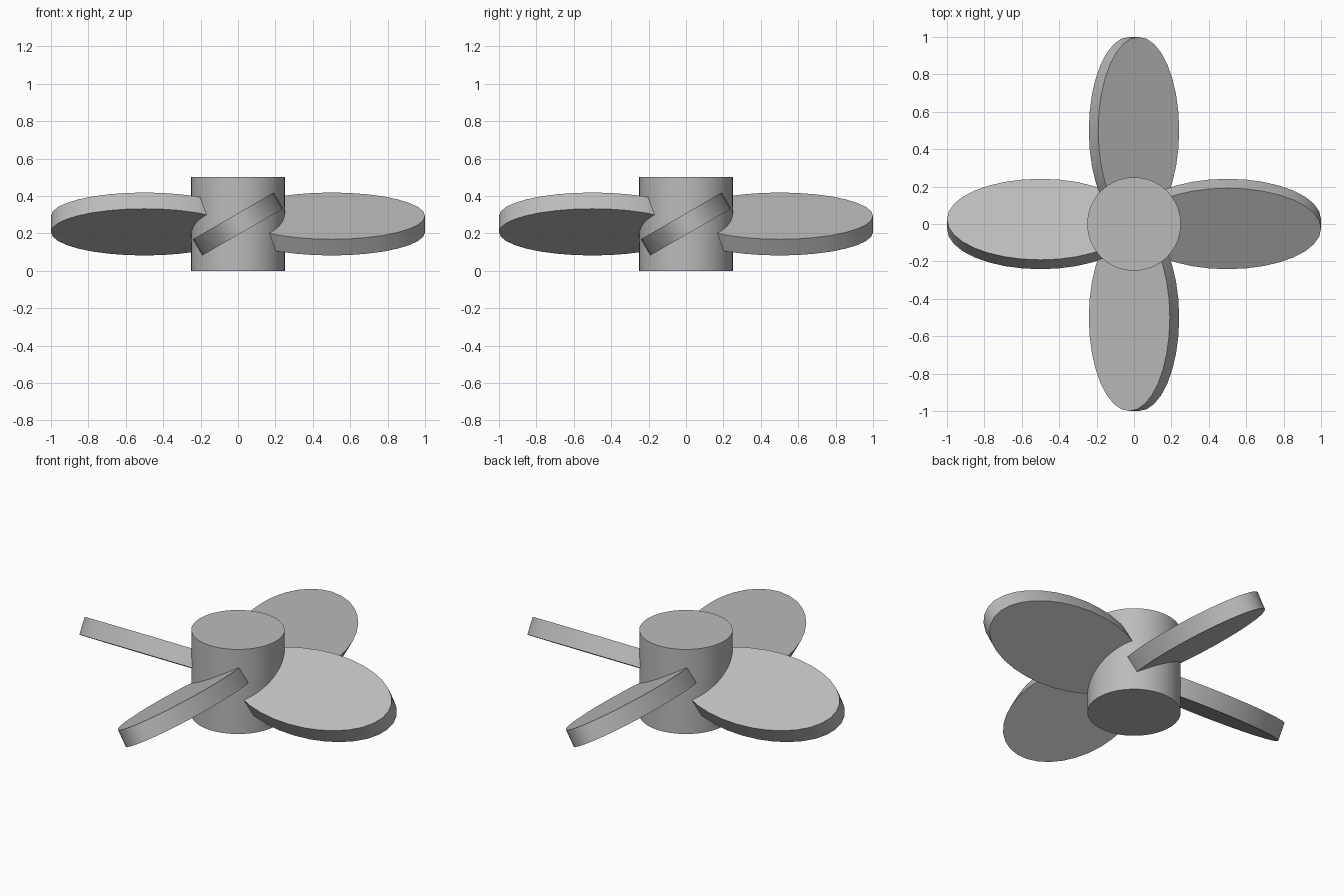
import bpy
from math import radians, pi
from mathutils import Matrix

if "Cube" in bpy.data.objects:
    bpy.data.objects.remove(bpy.data.objects["Cube"])

BLADES = 4
PITCH = radians(30)

grey = bpy.data.materials.new("plain grey")
grey.diffuse_color = (0.5, 0.5, 0.5, 1)
grey.use_nodes = True
grey.node_tree.nodes["Principled BSDF"].inputs["Base Color"].default_value = grey.diffuse_color


def disc(name, sides, radius, depth, matrix):
    """Smooth-sided disc with its shape baked into the mesh."""
    bpy.ops.mesh.primitive_cylinder_add(vertices=sides, radius=radius, depth=depth)
    ob = bpy.context.object
    ob.name = name
    ob.data.transform(matrix)
    ob.data.materials.append(grey)
    bpy.ops.object.shade_smooth_by_angle(angle=radians(30))
    return ob


# Central hub
disc("hub", 64, 0.25, 0.5, Matrix.Translation((0, 0, 0.25)))

# Pitched oval blades, each reaching from the hub axis to the tip
for i in range(BLADES):
    shape = (Matrix.Translation((0, 0, 0.25))
             @ Matrix.Rotation(i * 2 * pi / BLADES, 4, 'Z')
             @ Matrix.Rotation(PITCH, 4, 'X')
             @ Matrix.Translation((0.5, 0, 0))
             @ Matrix.Diagonal((1, 0.5, 1, 1)))
    disc(f"blade_{i + 1}", 32, 0.5, 0.1, shape)
